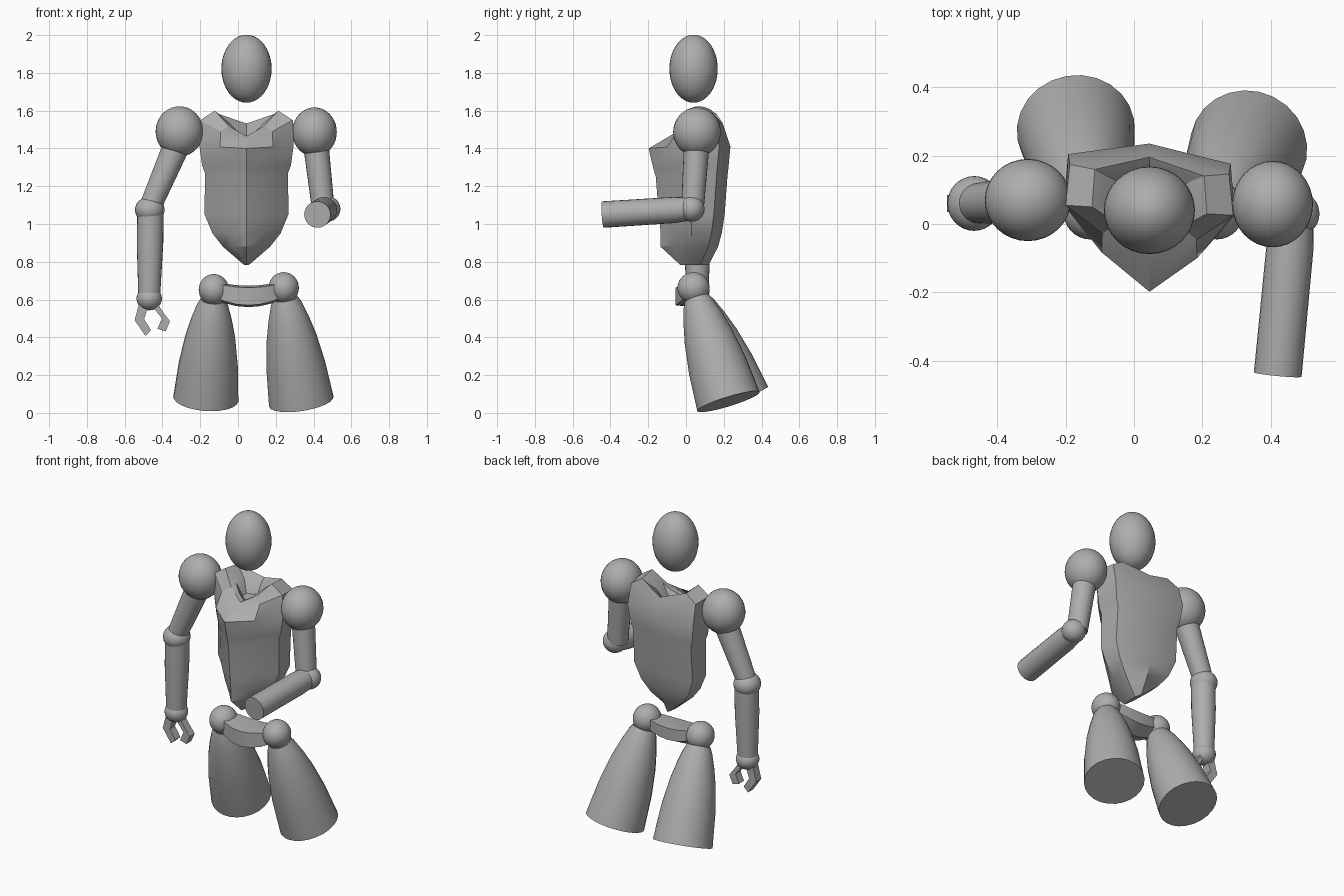
import bpy, bmesh, math
from mathutils import Vector

if "Cube" in bpy.data.objects:
    bpy.data.objects.remove(bpy.data.objects["Cube"])

grey = bpy.data.materials.new("plain_grey")
grey.diffuse_color = (0.42, 0.42, 0.42, 1)
grey.use_nodes = True
grey.node_tree.nodes["Principled BSDF"].inputs["Base Color"].default_value = grey.diffuse_color


def finish(name, bm):
    bmesh.ops.recalc_face_normals(bm, faces=bm.faces)
    me = bpy.data.meshes.new(name)
    bm.to_mesh(me)
    bm.free()
    me.materials.append(grey)
    ob = bpy.data.objects.new(name, me)
    bpy.context.collection.objects.link(ob)
    return ob


def ball(name, centre, radii):
    bm = bmesh.new()
    bmesh.ops.create_uvsphere(bm, u_segments=32, v_segments=20, radius=1)
    for v in bm.verts:
        v.co = Vector(centre) + Vector([c * r for c, r in zip(v.co, radii)])
    return finish(name, bm)


def loft(name, rings):
    """Bridge closed rings of points and cap both ends."""
    bm = bmesh.new()
    loops = [[bm.verts.new(p) for p in ring] for ring in rings]
    n = len(loops[0])
    for a, b in zip(loops, loops[1:]):
        for i in range(n):
            j = (i + 1) % n
            bm.faces.new((a[i], a[j], b[j], b[i]))
    bm.faces.new(loops[0])
    bm.faces.new(loops[-1])
    return finish(name, bm)


def limb(name, start, end, profile, n=24):
    """Round limb along an axis; profile holds (fraction, radius) pairs."""
    a, b = Vector(start), Vector(end)
    q = (b - a).to_track_quat('Z', 'Y')
    rings = []
    for t, r in profile:
        c = a.lerp(b, t)
        rings.append([c + q @ Vector((r * math.cos(k * math.tau / n),
                                      r * math.sin(k * math.tau / n), 0)) for k in range(n)])
    return loft(name, rings)


def prism(name, outline, y0, y1):
    """Extrude an x-z outline between two depths."""
    return loft(name, [[(x, y, z) for x, z in outline] for y in (y0, y1)])


CX = 0.045  # body centre line


def torso_ring(z, front, width, spine, lift):
    """Ten-sided section: front ridge, chest, two side edges and spine, mirrored."""
    half = [(0, front, z),
            (0.56 * width, front + 0.45 * (0.04 - front), z + 0.4 * lift),
            (width, 0.04, z + lift),
            (0.95 * width, spine - 0.045, z + 0.9 * lift),
            (0, spine, z + 0.5 * lift)]
    full = half + [(-x, y, h) for x, y, h in reversed(half[1:-1])]
    return [(CX + x, y - 0.06 * x, h) for x, y, h in full]


# Head and shoulders
ball("head", (CX, 0.04, 1.822), (0.133, 0.128, 0.18))
ball("shoulder_right", (-0.31, 0.07, 1.49), (0.126, 0.12, 0.133))
ball("shoulder_left", (0.405, 0.058, 1.487), (0.118, 0.126, 0.13))

# Torso shell: height, front, half width, spine, side lift; ends inside the neck hollow
levels = [(0.783, -0.03, 0.012, 0.12, 0), (0.88, -0.135, 0.125, 0.17, 0),
          (0.96, -0.135, 0.18, 0.19, -0.01), (1.06, -0.145, 0.222, 0.205, -0.01),
          (1.25, -0.16, 0.22, 0.22, 0.02), (1.29, -0.172, 0.235, 0.225, 0.02),
          (1.40, -0.198, 0.25, 0.235, 0.02), (1.45, -0.10, 0.245, 0.205, 0.10),
          (1.465, -0.04, 0.168, 0.195, 0.135), (1.465, -0.01, 0.09, 0.16, 0.07),
          (1.44, 0.03, 0.05, 0.13, 0.02)]
loft("torso", [torso_ring(*row) for row in levels])

# Lowered arm with gripper
limb("upper_arm_right", (-0.315, 0.07, 1.44), (-0.465, 0.06, 1.09), [(0, 0.072), (1, 0.058)])
ball("elbow_right", (-0.467, 0.06, 1.075), (0.078, 0.08, 0.07))
limb("forearm_right", (-0.463, 0.06, 1.08), (-0.47, 0.06, 0.62), [(0, 0.07), (0.4, 0.07), (1, 0.058)])
ball("wrist_right", (-0.47, 0.06, 0.605), (0.067, 0.067, 0.062))
prism("outer_finger", [(-0.525, 0.575), (-0.547, 0.49), (-0.49, 0.408), (-0.46, 0.437),
                       (-0.497, 0.497), (-0.475, 0.565)], 0.035, 0.085)
prism("inner_finger", [(-0.425, 0.58), (-0.405, 0.545), (-0.36, 0.485), (-0.383, 0.432),
                       (-0.427, 0.445), (-0.403, 0.50), (-0.442, 0.55)], 0.035, 0.085)

# Raised arm
limb("upper_arm_left", (0.41, 0.058, 1.44), (0.45, 0.035, 1.09), [(0, 0.068), (1, 0.06)])
ball("elbow_left", (0.472, 0.03, 1.08), (0.07, 0.068, 0.068))
limb("forearm_left", (0.465, 0.03, 1.08), (0.42, -0.44, 1.05), [(0, 0.06), (0.2, 0.069), (1, 0.07)])

# Pelvis bar, bowed forward and down in the middle
pelvis = []
for i in range(7):
    s = i / 3 - 1
    bow = 1 - s * s
    x, front, back = CX + 0.01 + 0.185 * s, -0.055 * bow, 0.08 + 0.025 * bow
    low, high, mid = 0.605 - 0.045 * bow, 0.70 - 0.027 * bow, (front + back) / 2
    pelvis.append([(x, front, low + 0.01), (x, front, high - 0.01), (x, mid, high),
                   (x, back, high), (x, back, low + 0.04), (x, mid, low)])
loft("pelvis", pelvis)

# Hips and flared legs
flare = [(0, 0.066), (0.06, 0.083), (0.2, 0.108), (0.38, 0.133), (0.65, 0.157), (1, 0.173)]
for side, hip, foot in (("right", (-0.128, 0.04, 0.652), (-0.17, 0.275, 0.075)),
                        ("left", (0.242, 0.04, 0.662), (0.335, 0.225, 0.06))):
    ball("hip_" + side, hip, (0.08, 0.085, 0.083))
    top = Vector(hip).lerp(Vector(foot), 0.09)
    limb("leg_" + side, top, foot, flare)

# Smooth rounded forms, keep hard edges
for ob in bpy.data.objects:
    ob.select_set(True)
    bpy.context.view_layer.objects.active = ob
bpy.ops.object.shade_smooth_by_angle(angle=math.radians(28))
